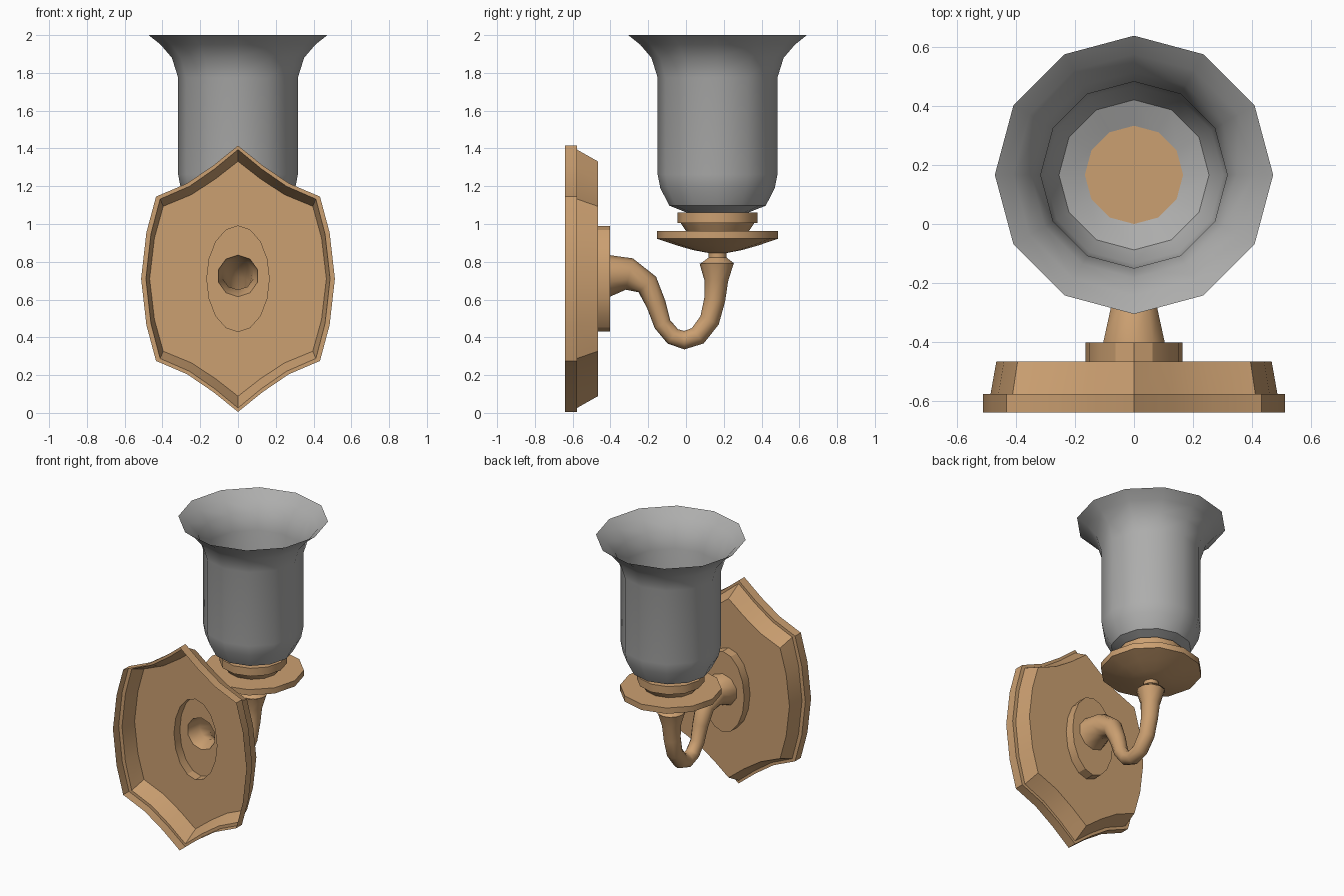
import bpy, bmesh, math
from mathutils import Vector

if "Cube" in bpy.data.objects:
    bpy.data.objects.remove(bpy.data.objects["Cube"])


def material(name, rgb):
    m = bpy.data.materials.new(name)
    m.diffuse_color = (*rgb, 1)
    m.use_nodes = True
    m.node_tree.nodes["Principled BSDF"].inputs["Base Color"].default_value = m.diffuse_color
    return m


BRASS = material("warm brass", (0.60, 0.35, 0.165))
GLASS = material("grey glass", (0.42, 0.42, 0.415))


def finish(name, bm, mat, angle=35):
    me = bpy.data.meshes.new(name)
    bm.to_mesh(me)
    bm.free()
    ob = bpy.data.objects.new(name, me)
    bpy.context.collection.objects.link(ob)
    me.materials.append(mat)
    bpy.ops.object.select_all(action='DESELECT')
    ob.select_set(True)
    bpy.context.view_layer.objects.active = ob
    bpy.ops.object.shade_smooth_by_angle(angle=math.radians(angle))
    return ob


def add_loop(bm, pts):
    return [bm.verts.new(p) for p in pts]


def bridge(bm, a, b):
    n = len(a)
    for i in range(n):
        j = (i + 1) % n
        bm.faces.new((a[i], a[j], b[j], b[i]))


def fill_between(bm, outer, inner):
    """Flat face with a hole, facing +y."""
    edges = []
    for lp in (outer, inner):
        for i, v in enumerate(lp):
            w = lp[(i + 1) % len(lp)]
            edges.append(bm.edges.get((v, w)) or bm.edges.new((v, w)))
    bmesh.ops.triangle_fill(bm, edges=edges, use_beauty=True, normal=(0, 1, 0))


def lathe(name, profile, mat, y, n=12, cap_start=False, cap_end=False):
    """Turn (radius, z) points round a vertical axis."""
    bm = bmesh.new()
    rings = [add_loop(bm, [(r * math.cos(math.tau * i / n), y + r * math.sin(math.tau * i / n), z)
                           for i in range(n)]) for r, z in profile]
    for a, b in zip(rings, rings[1:]):
        bridge(bm, a, b)
    if cap_start:
        bm.faces.new(rings[0][::-1])
    if cap_end:
        bm.faces.new(rings[-1])
    return finish(name, bm, mat)


CUP_Y = 0.167
MID_Z = 0.71
TUBE_SIDES = 10

# Wall plate: hollow shield shell, open at the wall side, with a raised oval boss
quarter = [(0, 0.705), (0.13, 0.60), (0.27, 0.505), (0.434, 0.435), (0.485, 0.245)]
right = quarter + [(0.513, 0)] + [(x, -z) for x, z in quarter[::-1]]
outline = right + [(-x, z) for x, z in right[-2:0:-1]]


def shield(y, sx, sz):
    return [(x * sx, y, MID_Z + z * sz) for x, z in outline]


def oval(y, rx, rz, n, zc=MID_Z):
    return [(rx * math.sin(math.tau * i / n), y, zc + rz * math.cos(math.tau * i / n))
            for i in range(n)]


bm = bmesh.new()
loops = [add_loop(bm, shield(*a)) for a in
         ((-0.64, 1, 1), (-0.577, 1, 1), (-0.577, 0.95, 0.97), (-0.467, 0.912, 0.882))]
for a, b in zip(loops, loops[1:]):
    bridge(bm, a, b)
boss_base = add_loop(bm, oval(-0.467, 0.165, 0.28, 16))
boss_top = add_loop(bm, oval(-0.403, 0.165, 0.28, 16))
bridge(bm, boss_base, boss_top)
fill_between(bm, loops[-1], boss_base)
fill_between(bm, boss_top, add_loop(bm, oval(-0.403, 0.108, 0.11, TUBE_SIDES, 0.725)))
bmesh.ops.recalc_face_normals(bm, faces=bm.faces)
finish("wall_plate", bm, BRASS, 25)

# Curved arm: tapering tube swept along (y, z, radius)
path = [(-0.403, 0.725, 0.11), (-0.30, 0.735, 0.085), (-0.205, 0.68, 0.062),
        (-0.158, 0.575, 0.052), (-0.125, 0.47, 0.046), (-0.07, 0.405, 0.047),
        (-0.01, 0.385, 0.049), (0.062, 0.408, 0.051), (0.125, 0.49, 0.053),
        (0.152, 0.60, 0.056), (0.16, 0.70, 0.063), (CUP_Y - 0.005, 0.79, 0.09)]
bm = bmesh.new()
rings = []
for k, (y, z, r) in enumerate(path):
    p, q = path[max(k - 1, 0)], path[min(k + 1, len(path) - 1)]
    t = Vector((0, q[0] - p[0], q[1] - p[1])).normalized()
    if k == 0:
        t = Vector((0, 1, 0))
    if k == len(path) - 1:
        t = Vector((0, 0, 1))
    up = Vector((0, -t.z, t.y))
    c = Vector((0, y, z))
    rings.append(add_loop(bm, [c + r * (math.sin(math.tau * i / TUBE_SIDES) * Vector((1, 0, 0))
                                        + math.cos(math.tau * i / TUBE_SIDES) * up)
                               for i in range(TUBE_SIDES)]))
for a, b in zip(rings, rings[1:]):
    bridge(bm, a, b)
bmesh.ops.recalc_face_normals(bm, faces=bm.faces)
finish("curved_arm", bm, BRASS, 50)

# Collar on the arm's end
lathe("arm_collar", [(0.09, 0.79), (0.048, 0.822), (0.048, 0.86)], BRASS, CUP_Y)

# Drip dish
lathe("drip_dish", [(0.05, 0.847), (0.13, 0.862), (0.22, 0.888), (0.32, 0.922), (0.32, 0.962)],
      BRASS, CUP_Y, cap_start=True, cap_end=True)

# Shade holder cup
lathe("shade_holder", [(0.165, 0.96), (0.195, 1.005), (0.212, 1.005), (0.212, 1.06)],
      BRASS, CUP_Y, cap_end=True)

# Flared glass shade, open at top and bottom
lathe("glass_shade", [(0.167, 1.062), (0.255, 1.097), (0.303, 1.19), (0.317, 1.262), (0.317, 1.775),
                      (0.35, 1.88), (0.41, 1.95), (0.473, 2.0)], GLASS, CUP_Y)
